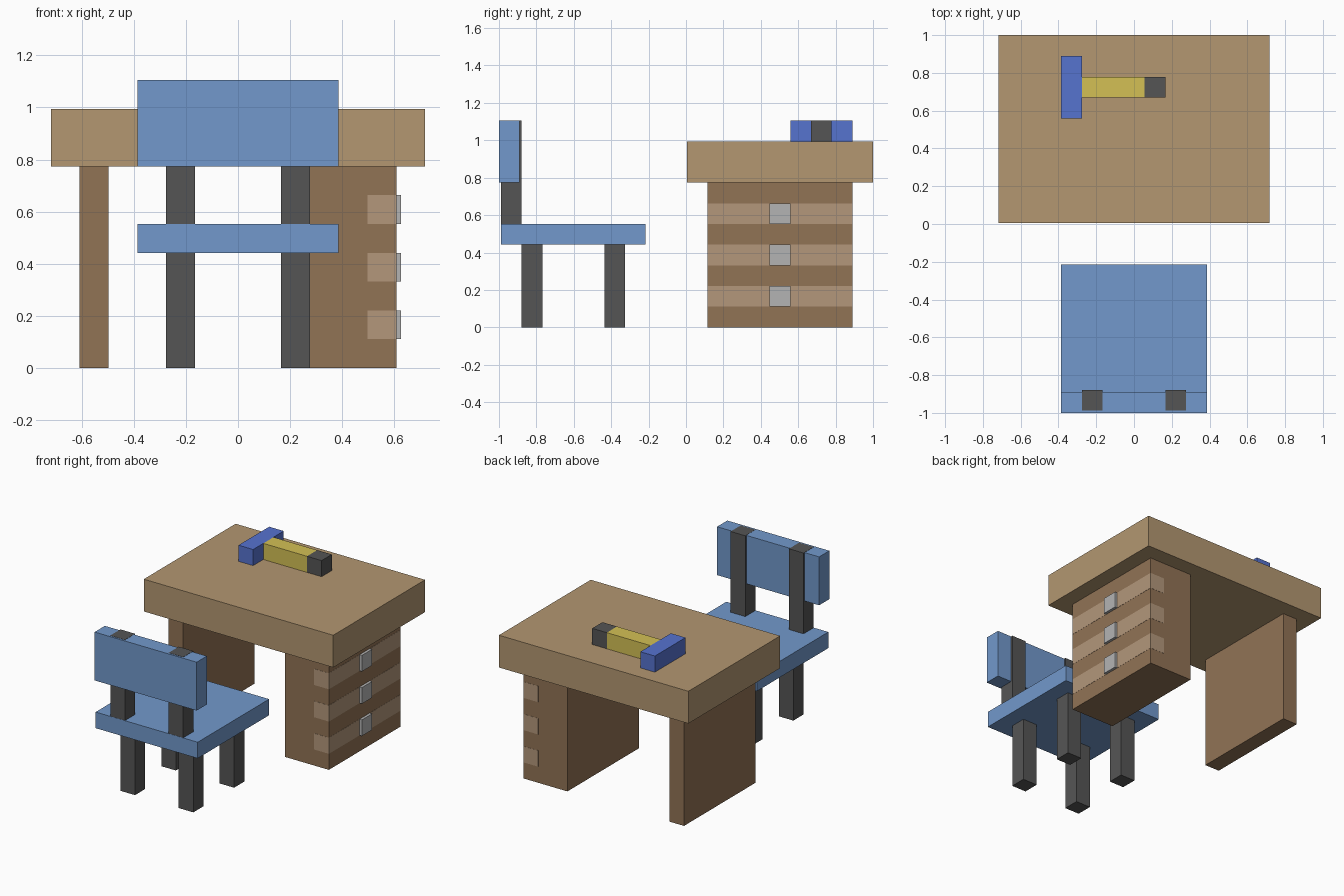
import bpy

if "Cube" in bpy.data.objects:
    bpy.data.objects.remove(bpy.data.objects["Cube"])

V = 2 / 18.1          # size of one block
Y0 = 1 - 9 * V        # front edge of the desk


def material(name, hexcode):
    def lin(c):
        return c / 12.92 if c <= 0.04045 else ((c + 0.055) / 1.055) ** 2.4
    m = bpy.data.materials.new(name)
    rgb = [lin(int(hexcode[i:i + 2], 16) / 255) for i in (0, 2, 4)]
    m.diffuse_color = (*rgb, 1)
    m.use_nodes = True
    m.node_tree.nodes["Principled BSDF"].inputs["Base Color"].default_value = m.diffuse_color
    return m


TAN = material("tan_wood", "B39771")
BROWN = material("brown_wood", "917355")
LIGHT = material("light_wood", "B3977B")
BLUE = material("seat_blue", "7299CC")
DARK = material("dark_grey", "555555")
SILVER = material("silver", "B4B4B4")
HEAD = material("head_blue", "5673CF")
YELLOW = material("yellow", "D4C055")


def box(name, x, y, z, mat):
    """Box from (min, max) ranges given in blocks."""
    lo = [x[0] * V, y[0] * V + Y0, z[0] * V]
    hi = [x[1] * V, y[1] * V + Y0, z[1] * V]
    bpy.ops.mesh.primitive_cube_add(size=1, location=[(a + b) / 2 for a, b in zip(lo, hi)])
    ob = bpy.context.object
    ob.name = name
    ob.scale = [b - a for a, b in zip(lo, hi)]
    bpy.ops.object.transform_apply(location=False, rotation=False, scale=True)
    ob.data.materials.append(mat)


# Desk
box("desk_top", (-6.5, 6.5), (0, 9), (7, 9), TAN)
box("desk_side_panel", (-5.5, -4.5), (1, 8), (0, 7), BROWN)
box("desk_cabinet", (2.5, 5.5), (1, 8), (0, 7), BROWN)

# Drawers sit a hair proud of the cabinet
e = 0.01
for i, z in enumerate((1, 3, 5), 1):
    box(f"drawer_{i}", (4.5, 5.5 + e), (1 - e, 8 + e), (z, z + 1), LIGHT)
    box(f"drawer_handle_{i}", (5.4, 5.67), (4, 5), (z, z + 1), SILVER)

# Hammer lying on the desk
box("hammer_head", (-3.5, -2.5), (5, 8), (9, 10), HEAD)
box("hammer_handle", (-2.5, 0.5), (6, 7), (9, 10), YELLOW)
box("hammer_grip", (0.5, 1.5), (6, 7), (9, 10), DARK)

# Chair
box("seat", (-3.5, 3.5), (-9, -2), (4, 5), BLUE)
box("backrest", (-3.5, 3.5), (-9.1, -8.1), (7, 10), BLUE)
for side, x in (("left", -2.5), ("right", 1.5)):
    box(f"back_leg_{side}", (x, x + 1), (-8, -7), (0, 4), DARK)
    box(f"front_leg_{side}", (x, x + 1), (-4, -3), (0, 4), DARK)
    box(f"back_post_{side}", (x, x + 1), (-9 + e, -8), (5, 10 + e), DARK)
